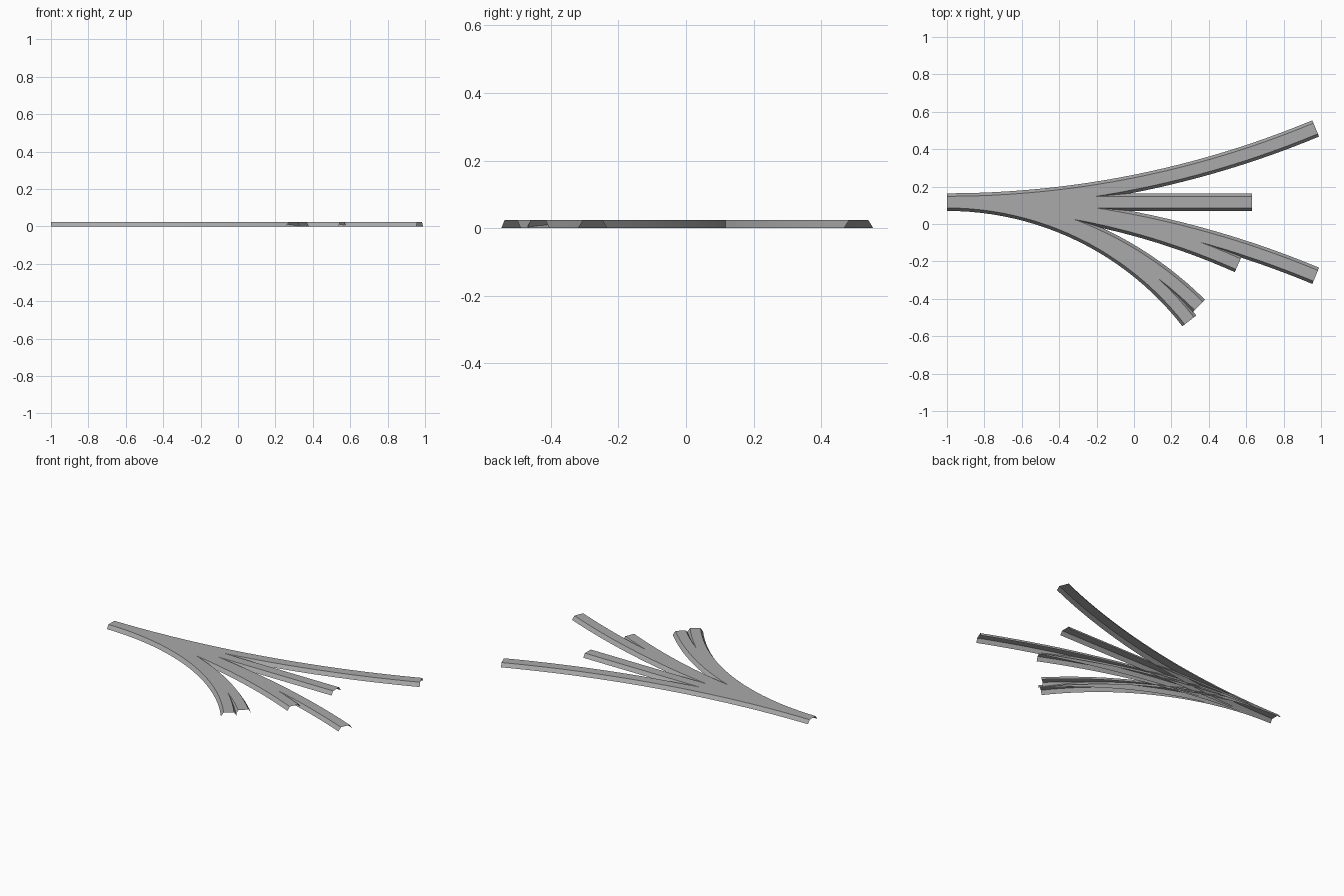
import bpy
import bmesh
from math import sin, cos, radians

cube = bpy.data.objects.get("Cube")
if cube:
    bpy.data.objects.remove(cube, do_unlink=True)

# Single gravel grey
grey = bpy.data.materials.new("gravel_grey")
grey.use_nodes = True
grey.diffuse_color = (0.4, 0.4, 0.4, 1)
grey.node_tree.nodes["Principled BSDF"].inputs["Base Color"].default_value = (0.4, 0.4, 0.4, 1)

START_X, START_Y = -1.0, 0.117
# Open trapezoid cross-section: (sideways offset, height)
PROFILE = [(0.047, 0), (0.031, 0.024), (-0.031, 0.024), (-0.047, 0)]


def arc_path(radius, degrees, side, steps=24):
    """Centre points and headings of an arc leaving the shared start along +x."""
    for i in range(steps + 1):
        a = radians(degrees) * i / steps
        yield START_X + radius * sin(a), START_Y + side * radius * (1 - cos(a)), side * a


def make_bed(name, path):
    """Sweep the cross-section along a path, leaving ends and underside open."""
    bm = bmesh.new()
    rows = [[bm.verts.new((x - sin(a) * off, y + cos(a) * off, z)) for off, z in PROFILE]
            for x, y, a in path]
    for r0, r1 in zip(rows, rows[1:]):
        for j in range(len(PROFILE) - 1):
            bm.faces.new((r0[j], r0[j + 1], r1[j + 1], r1[j]))
    bm.normal_update()
    # Upper faces must point up
    bmesh.ops.reverse_faces(bm, faces=[f for f in bm.faces if f.normal.z < 0])
    mesh = bpy.data.meshes.new(name)
    bm.to_mesh(mesh)
    bm.free()
    mesh.materials.append(grey)
    obj = bpy.data.objects.new(name, mesh)
    bpy.context.collection.objects.link(obj)
    bpy.ops.object.select_all(action='DESELECT')
    obj.select_set(True)
    bpy.context.view_layer.objects.active = obj
    bpy.ops.object.shade_smooth_by_angle(angle=radians(30))


# Straight bed
make_bed("straight_bed", [(START_X, START_Y, 0), (0.63, START_Y, 0)])

# Curved beds: name, radius, turn in degrees, side
for name, radius, turn, side in [
    ("wide_curve_left", 5.13, 22.6, 1),
    ("wide_curve_right", 5.13, 22.6, -1),
    ("medium_curve_right", 3.83, 24.0, -1),
    ("tight_curve_right", 1.91, 44.8, -1),
    ("tightest_curve_right", 1.64, 52.2, -1),
]:
    make_bed(name, arc_path(radius, turn, side))
